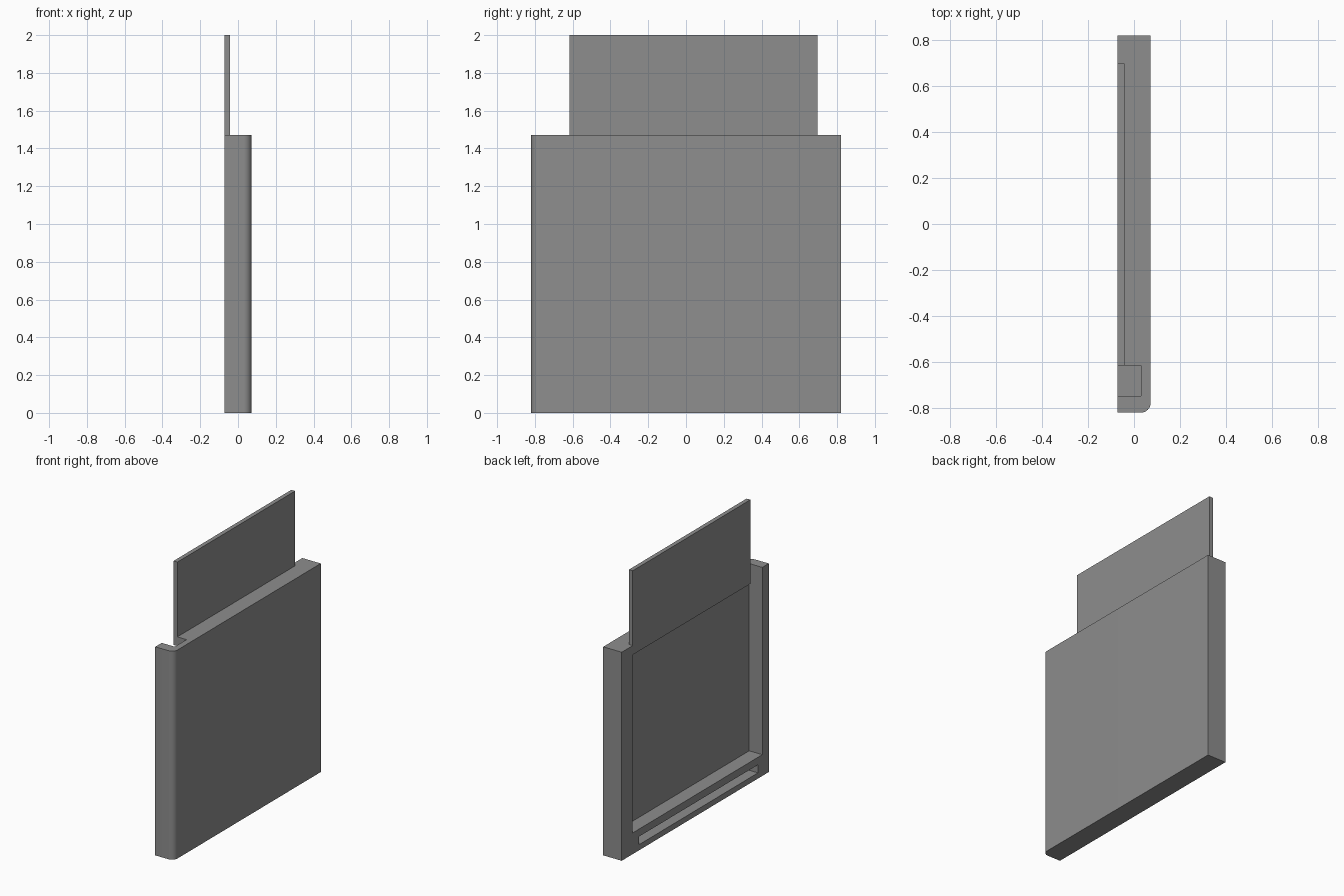
import bpy, bmesh, math

if "Cube" in bpy.data.objects:
    bpy.data.objects.remove(bpy.data.objects["Cube"])

X, Y, H = 0.072, 0.82, 1.472      # half thickness, half width, case height
R = 0.042                         # rounded long edge

grey = bpy.data.materials.new("mid grey")
grey.diffuse_color = (0.27, 0.27, 0.27, 1)
grey.use_nodes = True
grey.node_tree.nodes["Principled BSDF"].inputs["Base Color"].default_value = grey.diffuse_color


def prism(name, outline, z0, z1):
    """Extrude an xy outline from z0 to z1."""
    bm = bmesh.new()
    base = bm.faces.new([bm.verts.new((x, y, z0)) for x, y in outline])
    top = bmesh.ops.extrude_face_region(bm, geom=[base])["geom"]
    bmesh.ops.translate(bm, vec=(0, 0, z1 - z0),
                        verts=[g for g in top if isinstance(g, bmesh.types.BMVert)])
    bmesh.ops.recalc_face_normals(bm, faces=bm.faces)
    mesh = bpy.data.meshes.new(name)
    bm.to_mesh(mesh)
    bm.free()
    mesh.materials.append(grey)
    ob = bpy.data.objects.new(name, mesh)
    bpy.context.collection.objects.link(ob)
    return ob


def box(name, x0, x1, y0, y1, z0, z1):
    return prism(name, [(x0, y0), (x1, y0), (x1, y1), (x0, y1)], z0, z1)


# Case: slab with one rounded vertical edge
arc = [(X - R + R * math.cos(a), -Y + R + R * math.sin(a))
       for a in (math.radians(-90 + 90 * i / 10) for i in range(11))]
case = prism("case", [(-X, -Y)] + arc + [(X, Y), (-X, Y)], 0, H)

# Openings: main pocket, notch through the top rim, and narrow bottom slot.
# The pocket and notch form one L-shaped cutter, drawn in yz and extruded in x.
FLOOR, OUT = 0.03, -X - 0.05
outline = [(-0.748, 0.15), (0.697, 0.15), (0.697, 1.407),
           (-0.616, 1.407), (-0.616, H + 0.1), (-0.748, H + 0.1)]
pocket = prism("pocket_cutter", outline, OUT, FLOOR)
for v in pocket.data.vertices:
    y, z, x = v.co
    v.co = (x, y, z)
slot = box("slot_cutter", OUT, FLOOR, -0.70, 0.625, 0.04, 0.097)

for cutter in (pocket, slot):
    mod = case.modifiers.new(cutter.name, 'BOOLEAN')
    mod.operation = 'DIFFERENCE'
    mod.solver = 'EXACT'
    mod.object = cutter
    cutter.hide_render = True
    bpy.context.view_layer.objects.active = case
    bpy.ops.object.modifier_apply(modifier=mod.name)
    bpy.data.objects.remove(cutter)

bpy.ops.object.select_all(action='DESELECT')
case.select_set(True)
bpy.ops.object.shade_smooth_by_angle(angle=math.radians(30))

# Thin plate standing on the rim, flush with the open side
box("upper_plate", -X, -0.042, -0.616, 0.697, H, 2.0)
